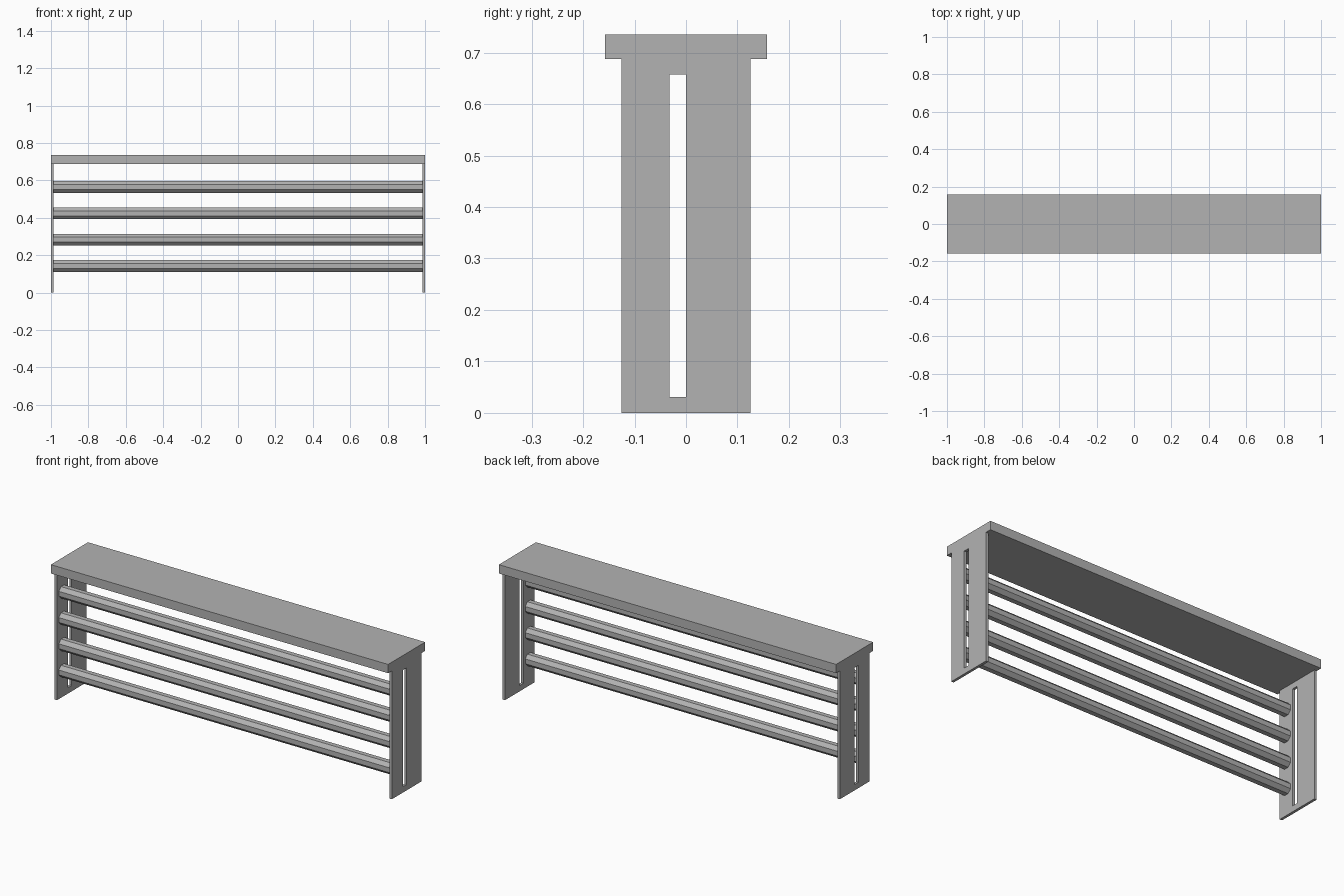
import bpy, bmesh, math
from mathutils import Matrix

cube = bpy.data.objects.get("Cube")
if cube:
    bpy.data.objects.remove(cube, do_unlink=True)

grey = bpy.data.materials.new("plain grey")
grey.use_nodes = True
colour = (0.45, 0.45, 0.45, 1)
grey.diffuse_color = colour
grey.node_tree.nodes["Principled BSDF"].inputs["Base Color"].default_value = colour

HALF, PANEL, SLAB_Z, TOP_Z = 1.0, 0.014, 0.688, 0.735


def finish(name, bm):
    bmesh.ops.recalc_face_normals(bm, faces=bm.faces)
    mesh = bpy.data.meshes.new(name)
    bm.to_mesh(mesh)
    bm.free()
    mesh.materials.append(grey)
    obj = bpy.data.objects.new(name, mesh)
    bpy.context.collection.objects.link(obj)
    return obj


def rectangle(bm, x, y0, y1, z0, z1):
    corners = ((y0, z0), (y1, z0), (y1, z1), (y0, z1))
    return [bm.verts.new((x, y, z)) for y, z in corners]


# Overhanging top board
bm = bmesh.new()
size = Matrix.Diagonal((2 * HALF, 0.314, TOP_Z - SLAB_Z, 1))
bmesh.ops.create_cube(bm, size=1, matrix=Matrix.Translation((0, 0, (SLAB_Z + TOP_Z) / 2)) @ size)
finish("top_board", bm)

# End panels, each a slotted plate
for name, side in (("left_panel", 1), ("right_panel", -1)):
    bm = bmesh.new()
    outer = rectangle(bm, side * HALF, -0.125, 0.125, 0, SLAB_Z)
    slot = rectangle(bm, side * HALF, -0.032, 0, 0.031, 0.657)
    for i in range(4):
        j = (i + 1) % 4
        bm.faces.new((outer[i], outer[j], slot[j], slot[i]))
    sheet = bmesh.ops.extrude_face_region(bm, geom=bm.faces[:], use_keep_orig=True)
    moved = [v for v in sheet["geom"] if isinstance(v, bmesh.types.BMVert)]
    bmesh.ops.translate(bm, verts=moved, vec=(-side * PANEL, 0, 0))
    finish(name, bm)

# Octagonal rails between the panels, in front of the slots
radius = 0.0313 / math.cos(math.pi / 8)
for i in range(4):
    bm = bmesh.new()
    place = (Matrix.Translation((0, -0.078, 0.1406 * (i + 1) + 0.002))
             @ Matrix.Rotation(math.pi / 2, 4, "Y")
             @ Matrix.Rotation(math.pi / 8, 4, "Z"))
    bmesh.ops.create_cone(bm, cap_ends=True, segments=8, radius1=radius, radius2=radius,
                          depth=2 * (HALF - PANEL), matrix=place)
    finish(f"rail_{i + 1}", bm)
